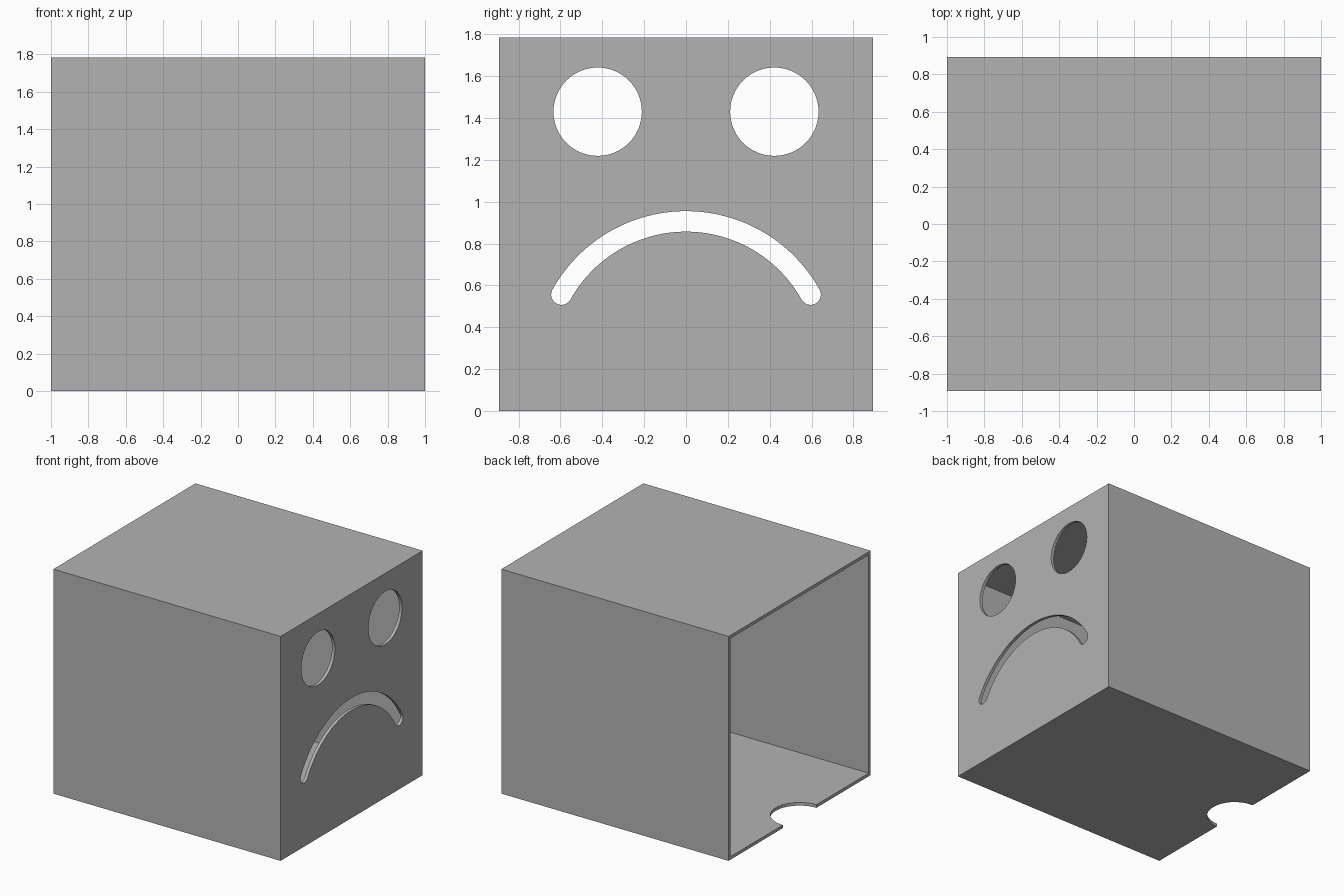
import bpy, bmesh
from math import sin, cos, pi, radians

cube = bpy.data.objects.get("Cube")
if cube:
    bpy.data.objects.remove(cube, do_unlink=True)

LENGTH, SIDE, WALL = 2.0, 1.785, 0.025
HOLE = 0.211

grey = bpy.data.materials.new("plain grey")
grey.use_nodes = True
grey.diffuse_color = (0.45, 0.45, 0.45, 1)
grey.node_tree.nodes["Principled BSDF"].inputs["Base Color"].default_value = (0.45, 0.45, 0.45, 1)


def prism(name, points, offset):
    """Extrude a closed outline of 3D points along an offset vector."""
    bm = bmesh.new()
    face = bm.faces.new([bm.verts.new(p) for p in points])
    ext = bmesh.ops.extrude_face_region(bm, geom=[face])
    moved = [v for v in ext["geom"] if isinstance(v, bmesh.types.BMVert)]
    bmesh.ops.translate(bm, verts=moved, vec=offset)
    bmesh.ops.recalc_face_normals(bm, faces=bm.faces)
    mesh = bpy.data.meshes.new(name)
    bm.to_mesh(mesh)
    bm.free()
    mesh.materials.append(grey)
    obj = bpy.data.objects.new(name, mesh)
    bpy.context.collection.objects.link(obj)
    return obj


def block(name, x0, x1, half, z0, z1):
    outline = [(x0, -half, z0), (x0, half, z0), (x0, half, z1), (x0, -half, z1)]
    return prism(name, outline, (x1 - x0, 0, 0))


def arc(cy, cz, r, start, end, steps):
    """Points on an arc, with angles in degrees from +y towards +z."""
    angles = [radians(start + (end - start) * i / steps) for i in range(steps + 1)]
    return [(cy + r * cos(a), cz + r * sin(a)) for a in angles]


def face_cutter(name, outline):
    return prism(name, [(LENGTH / 2 - 0.2, y, z) for y, z in outline], (0.4, 0, 0))


# Outer box and the cavity that opens it at one end
box = block("open_box", -LENGTH / 2, LENGTH / 2, SIDE / 2, 0, SIDE)
cutters = [block("cavity_cutter", -LENGTH / 2 - 0.2, LENGTH / 2 - WALL,
                 SIDE / 2 - WALL, WALL, SIDE - WALL)]

# Round eyes
for side, sign in (("right", -1), ("left", 1)):
    cutters.append(face_cutter(side + "_eye_cutter",
                               arc(sign * 0.422, 1.43, HOLE, 0, 360, 64)[:-1]))

# Frowning mouth: an arched slot with rounded ends
R, HALF, CZ, A = 0.681, 0.049, 0.225, 29.1
end_y, end_z = R * cos(radians(A)), CZ + R * sin(radians(A))
mouth = arc(0, CZ, R + HALF, A, 180 - A, 48)
mouth += arc(-end_y, end_z, HALF, 180 - A, 360 - A, 16)[1:-1]
mouth += arc(0, CZ, R - HALF, 180 - A, A, 48)
mouth += arc(end_y, end_z, HALF, A - 180, A, 16)[1:-1]
cutters.append(face_cutter("mouth_cutter", mouth))

# Finger notch in the floor at the open end
notch = [(-LENGTH / 2 + a, b, -0.1) for a, b in arc(0, 0, HOLE, 0, 360, 64)[:-1]]
cutters.append(prism("notch_cutter", notch, (0, 0, 0.3)))

# Cut everything out of the box
bpy.context.view_layer.objects.active = box
for cutter in cutters:
    cut = box.modifiers.new(cutter.name, "BOOLEAN")
    cut.operation = "DIFFERENCE"
    cut.solver = "EXACT"
    cut.object = cutter
    bpy.ops.object.modifier_apply(modifier=cut.name)
    bpy.data.objects.remove(cutter, do_unlink=True)

# Smooth rims, crisp corners
bpy.ops.object.select_all(action="DESELECT")
box.select_set(True)
bpy.ops.object.shade_smooth_by_angle(angle=radians(30))
